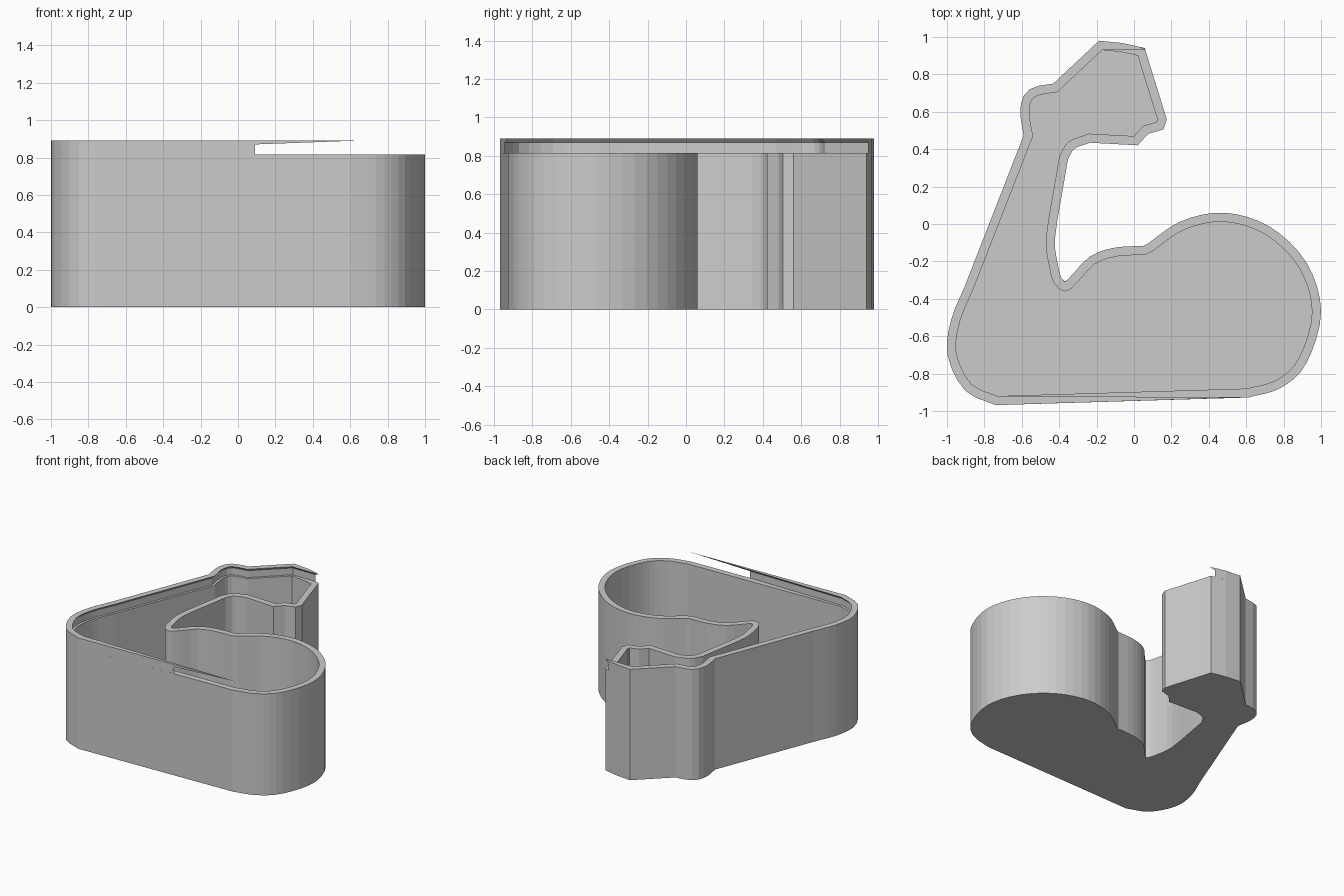
import bpy
import bmesh
from mathutils import Vector

cube = bpy.data.objects.get("Cube")
if cube:
    bpy.data.objects.remove(cube)

WALL = 0.048
GROOVE = 0.019
FLOOR = 0.05
LEDGE = 0.815
GROOVE_TOP = 0.87
HEIGHT = 0.89

# Single plain grey
grey = bpy.data.materials.new("plain grey")
grey.use_nodes = True
colour = (0.6, 0.6, 0.6, 1)
grey.diffuse_color = colour
grey.node_tree.nodes["Principled BSDF"].inputs["Base Color"].default_value = colour


def smooth(points, steps=3):
    """Catmull-Rom curve through the given points."""
    pts = straight(*points)
    padded = [pts[0] * 2 - pts[1]] + pts + [pts[-1] * 2 - pts[-2]]
    result = []
    for a, b, c, d in zip(padded, padded[1:], padded[2:], padded[3:]):
        for i in range(steps):
            t = i / steps
            result.append(0.5 * (2 * b + (c - a) * t
                                 + (2 * a - 5 * b + 4 * c - d) * t ** 2
                                 + (3 * b - a - 3 * c + d) * t ** 3))
    return result + [pts[-1]]


def straight(*points):
    return [Vector(p) for p in points]


def offset(loop, distance):
    """Move a clockwise outline outward with mitred corners."""
    result = []
    for i, point in enumerate(loop):
        before = (point - loop[i - 1]).normalized()
        after = (loop[(i + 1) % len(loop)] - point).normalized()
        n1, n2 = Vector((-before.y, before.x)), Vector((-after.y, after.x))
        result.append(point + (n1 + n2) * distance / (1 + n1.dot(n2)))
    return result


def make_object(name, bm):
    bmesh.ops.remove_doubles(bm, verts=bm.verts, dist=0.0001)
    mesh = bpy.data.meshes.new(name)
    bm.to_mesh(mesh)
    bm.free()
    mesh.materials.append(grey)
    bpy.context.collection.objects.link(bpy.data.objects.new(name, mesh))


def container(name, levels):
    """Skin clockwise outlines in order and close the first and last."""
    bm = bmesh.new()
    rings = [[bm.verts.new((p.x, p.y, z)) for p in loop] for loop, z in levels]
    for low, high in zip(rings, rings[1:]):
        for i in range(len(low)):
            j = (i + 1) % len(low)
            bm.faces.new((low[i], high[i], high[j], low[j]))
    bm.faces.new(rings[0])
    bm.faces.new(rings[-1][::-1])
    make_object(name, bm)


def rim(name, stations):
    """Sweep the undercut rim section along its stations."""
    bm = bmesh.new()
    sections = []
    for outside, groove, lip, bottom in stations:
        section = [(outside, bottom), (outside, HEIGHT), (lip, HEIGHT),
                   (groove, max(GROOVE_TOP, bottom)), (groove, bottom)]
        sections.append([bm.verts.new((p.x, p.y, z)) for p, z in section])
    for s, t in zip(sections, sections[1:]):
        for k in range(len(s) - 1):
            bm.faces.new((s[k], s[k + 1], t[k + 1], t[k]))
    make_object(name, bm)


# Inner outline of the flexed arm: elbow, forearm, outer side of the fist
outer_side = (
    smooth([(-.73, -.92), (-.87, -.855), (-.95, -.69), (-.93, -.52), (-.86, -.35)])
    + smooth([(-.54, .47), (-.56, .6), (-.53, .68), (-.41, .705)])
    + straight((-.17, .93)))

# Fist front, palm and wrist
fist = (straight((-.07, .92), (.02, .9), (.035, .85), (.125, .56), (.12, .545),
                 (.05, .525), (0, .47))
        + smooth([(-.24, .483), (-.35, .44), (-.4, .36)]))

# Inner elbow, then the round upper arm
crook = smooth([(-.42, .24), (-.47, -.07), (-.455, -.22), (-.428, -.315),
                (-.37, -.36), (-.312, -.322), (-.21, -.215), (-.09, -.173), (.06, -.165)])
upper_arm = smooth([(.1, -.145), (.27, -.03), (.48, .012), (.7, -.055), (.88, -.23),
                    (.952, -.47), (.88, -.72), (.76, -.835), (.6, -.88)], 4)

inner = outer_side + fist + crook + upper_arm
outer = offset(inner, WALL)

# Hollow container body
container("container_body",
          [(outer, 0), (outer, LEDGE), (inner, LEDGE), (inner, FLOOR)])

# Raised rim with a groove for a sliding lid, its lip tapering out at both ends
lid = outer_side + straight((1.2, .93), (1.2, -.929))
groove_line = offset(lid, GROOVE)
front_tip, front_end, front_lip = straight((.63, -.926), (.09, -.943), (.09, -.924))
top_tip, top_end, top_lip = straight((.065, .93), (.025, .949), (.025, .93))
bend = outer[len(outer_side)]
stations = [(front_tip, front_tip, front_tip, HEIGHT),
            (front_end, front_end, front_lip, GROOVE_TOP),
            (front_end, front_end, front_lip, LEDGE)]
stations += [(o, g, p, LEDGE) for o, g, p in zip(outer, groove_line, outer_side)]
stations += [(bend, Vector((bend.x, .949)), Vector((bend.x, .93)), LEDGE),
             (top_end, top_end, top_lip, LEDGE),
             (top_end, top_end, top_lip, GROOVE_TOP),
             (top_tip, top_tip, top_tip, HEIGHT)]
rim("lid_rim", stations)
